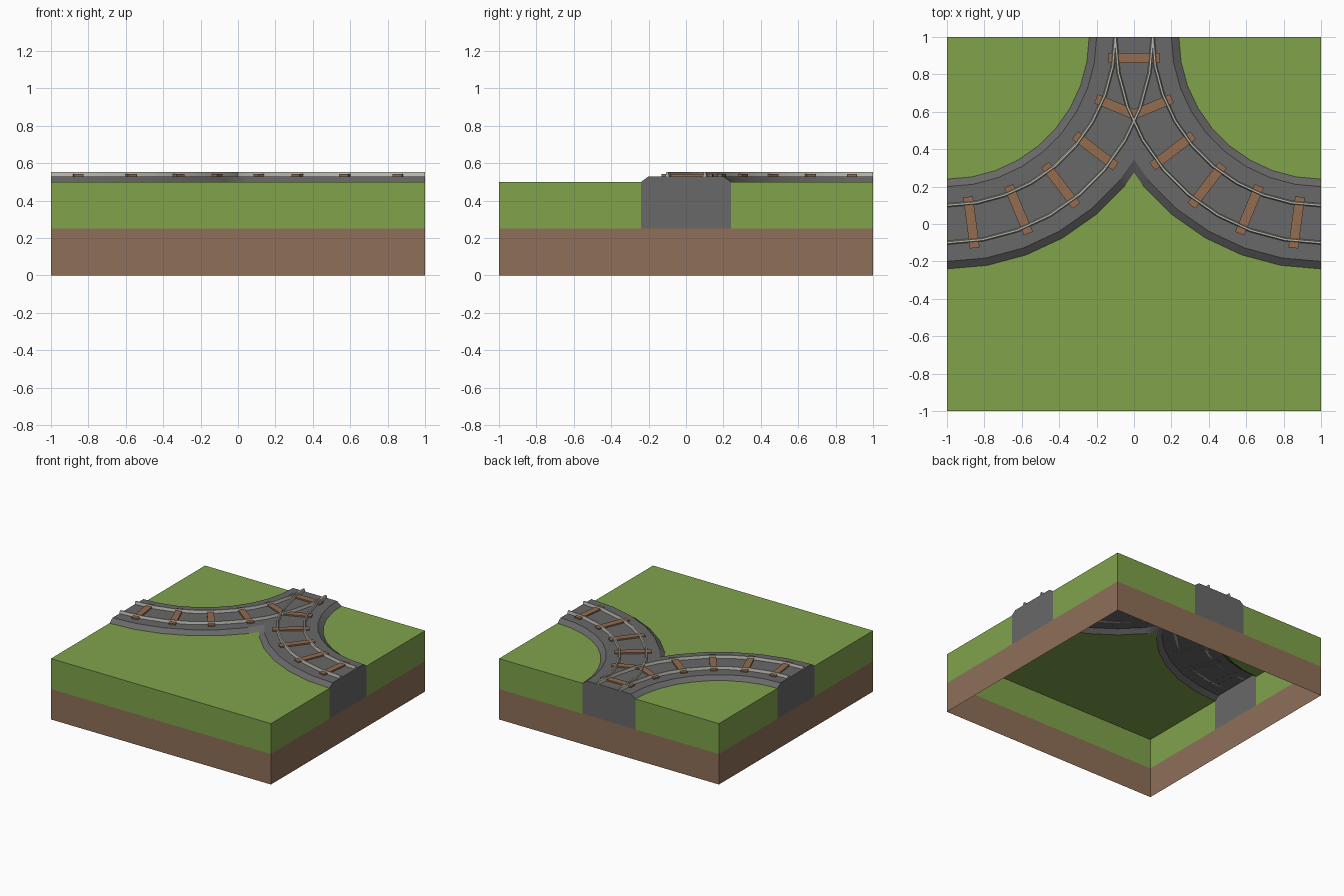
import bpy, bmesh, math
from mathutils import Vector, Matrix

if "Cube" in bpy.data.objects:
    bpy.data.objects.remove(bpy.data.objects["Cube"])


def material(name, hexcol):
    def lin(c):
        c /= 255
        return c / 12.92 if c <= 0.04045 else ((c + 0.055) / 1.055) ** 2.4
    m = bpy.data.materials.new(name)
    m.diffuse_color = [lin(int(hexcol[i:i + 2], 16)) for i in (0, 2, 4)] + [1]
    m.use_nodes = True
    m.node_tree.nodes["Principled BSDF"].inputs["Base Color"].default_value = m.diffuse_color
    return m


GRASS = material("grass green", "80A24B")
DIRT = material("earth brown", "8F6F58")
GRAVEL = material("gravel grey", "686868")
WOOD = material("sleeper brown", "936C50")
STEEL = material("rail steel", "B9B8AE")

SEG = 9                      # segments per quarter turn
UP = (0, 0, 1)


def arc(r, ang, z):
    """Point on a quarter curve around the back left corner."""
    a = math.radians(ang)
    return Vector((-1 + r * math.sin(a), 1 - r * math.cos(a), z))


def poly(bm, pts, out):
    """Face from points, turned to face the direction 'out'."""
    f = bm.faces.new([bm.verts.new(p) for p in pts])
    f.normal_update()
    if f.normal.dot(Vector(out)) < 0:
        f.normal_flip()


def sweep(bm, profile, closed):
    """Sweep an (r, z) profile through the quarter turn."""
    rings = [[bm.verts.new(arc(r, 90 * i / SEG, z)) for r, z in profile]
             for i in range(SEG + 1)]
    n = len(profile)
    for a, b in zip(rings, rings[1:]):
        for j in range(n if closed else n - 1):
            k = (j + 1) % n
            bm.faces.new((a[j], a[k], b[k], b[j]))
    if closed:
        bm.faces.new(rings[0])
        bm.faces.new(rings[-1])
        bmesh.ops.recalc_face_normals(bm, faces=bm.faces)
    else:
        for f in bm.faces:
            f.normal_update()
            if f.normal.z < 0:
                f.normal_flip()


def cut_middle(bm):
    bmesh.ops.bisect_plane(bm, geom=bm.verts[:] + bm.edges[:] + bm.faces[:],
                           plane_co=(0, 0, 0), plane_no=(1, 0, 0), clear_outer=True)


def finish(name, bm, mat, mirror=True, smooth=False):
    bmesh.ops.remove_doubles(bm, verts=bm.verts, dist=1e-5)
    me = bpy.data.meshes.new(name)
    bm.to_mesh(me)
    bm.free()
    me.materials.append(mat)
    if smooth:
        me.shade_smooth()
        me.set_sharp_from_angle(angle=math.radians(30))
    ob = bpy.data.objects.new(name, me)
    bpy.context.collection.objects.link(ob)
    if mirror:
        ob.modifiers.new("mirror", 'MIRROR')
    return ob


def wall(bm, a, b, z0, z1, out):
    poly(bm, [(*a, z0), (*b, z0), (*b, z1), (*a, z1)], out)


# earth skirt, open underneath
bm = bmesh.new()
wall(bm, (-1, -1), (0, -1), 0, 0.25, (0, -1, 0))
wall(bm, (-1, 1), (0, 1), 0, 0.25, (0, 1, 0))
wall(bm, (-1, -1), (-1, 1), 0, 0.25, (-1, 0, 0))
finish("earth_base", bm, DIRT)

# grass walls and grass top around the track bed
bm = bmesh.new()
wall(bm, (-1, -1), (0, -1), 0.25, 0.5, (0, -1, 0))
wall(bm, (-1, 1), (-0.24, 1), 0.25, 0.5, (0, 1, 0))
wall(bm, (-1, -1), (-1, -0.24), 0.25, 0.5, (-1, 0, 0))
wall(bm, (-1, 0.24), (-1, 1), 0.25, 0.5, (-1, 0, 0))
step = 90 / SEG
poly(bm, [(-1, 1, 0.5)] + [arc(0.76, step * i, 0.5) for i in range(SEG + 1)], UP)
outer = [arc(1.24, step * i, 0.5) for i in range(SEG + 1)]
left = [p for p in outer if p.x < 0]
a, b = left[-1], outer[len(left)]
seam = a.lerp(b, -a.x / (b.x - a.x))
poly(bm, [(-1, -1, 0.5)] + left + [seam, (0, -1, 0.5)], UP)
finish("grass_block", bm, GRASS)

# gravel bed: swept curve cut at the middle, mirrored into a fork
bm = bmesh.new()
sweep(bm, [(0.76, 0.5), (0.8, 0.53), (1.2, 0.53), (1.24, 0.5)], False)
cut_middle(bm)
finish("track_bed", bm, GRAVEL, smooth=True)

# gravel end walls on the tile sides
bm = bmesh.new()
section = [(-0.24, 0.25), (0.24, 0.25), (0.24, 0.5), (0.2, 0.53), (-0.2, 0.53), (-0.24, 0.5)]
poly(bm, [(-1, s, z) for s, z in section], (-1, 0, 0))
poly(bm, [(s, 1, z) for s, z in section], (0, 1, 0))
cut_middle(bm)
finish("bed_end_walls", bm, GRAVEL)

# rails
for name, r in (("inner_rail", 0.9), ("outer_rail", 1.1)):
    bm = bmesh.new()
    sweep(bm, [(r - 0.01, 0.53), (r + 0.01, 0.53), (r + 0.005, 0.553), (r - 0.005, 0.553)], True)
    finish(name, bm, STEEL, smooth=True)


# wooden sleepers without undersides
def sleeper(bm, centre, ang):
    m = (Matrix.Translation((centre[0], centre[1], 0.535))
         @ Matrix.Rotation(math.radians(ang), 4, 'Z')
         @ Matrix.Diagonal((0.052, 0.275, 0.012, 1)))
    bmesh.ops.create_cube(bm, size=1, matrix=m)


def drop_bottoms(bm):
    bm.normal_update()
    bmesh.ops.delete(bm, geom=[f for f in bm.faces if f.normal.z < -0.9], context='FACES')


bm = bmesh.new()
for i in range(5):
    ang = 7.5 + 15 * i
    sleeper(bm, arc(1, ang, 0), ang)
drop_bottoms(bm)
cut_middle(bm)
finish("curve_sleepers", bm, WOOD)

bm = bmesh.new()
sleeper(bm, (0, 0.887), 90)
drop_bottoms(bm)
finish("shared_sleeper", bm, WOOD, mirror=False)
